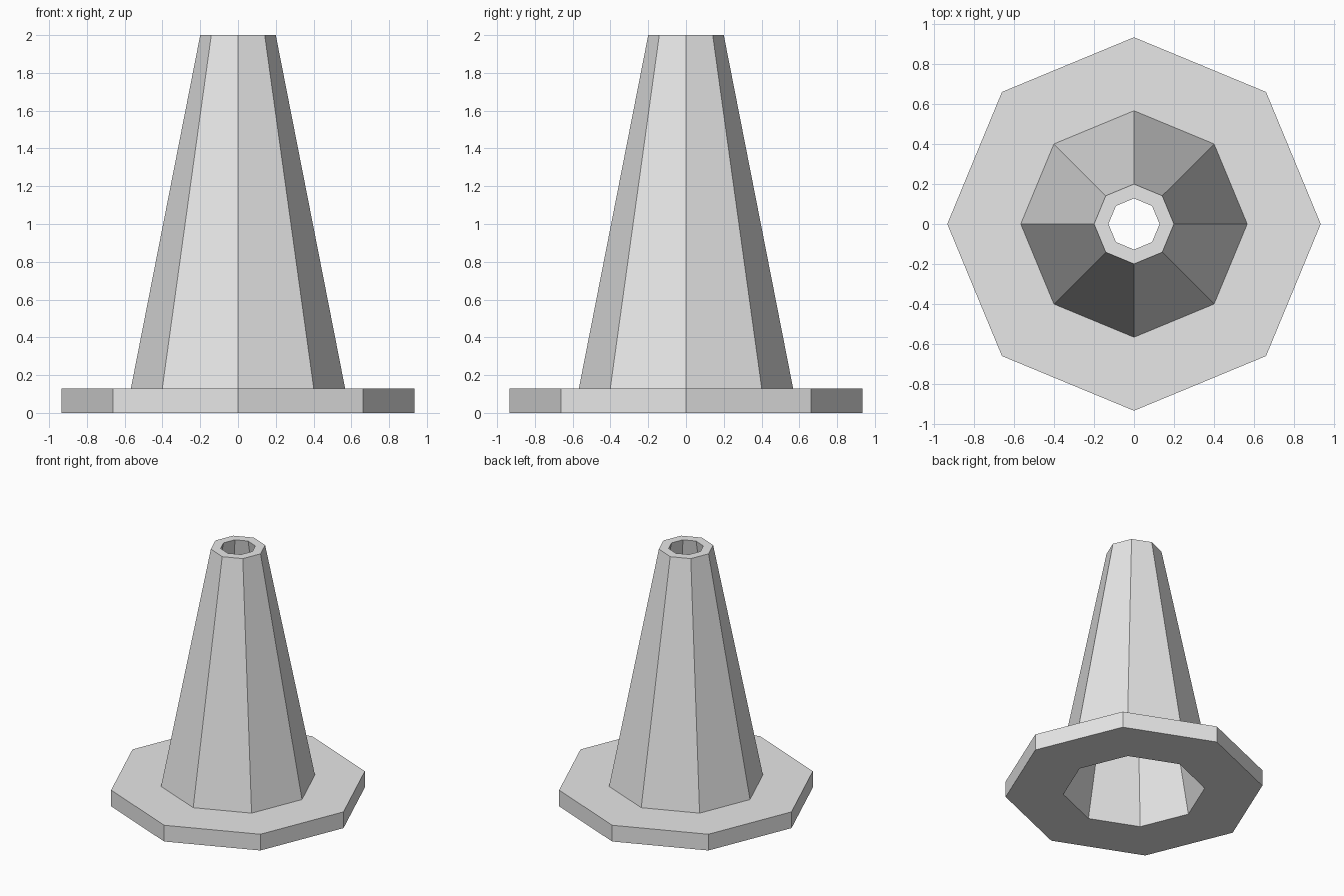
import bpy
import bmesh
from math import cos, sin, tau

cube = bpy.data.objects.get("Cube")
if cube:
    bpy.data.objects.remove(cube, do_unlink=True)

SIDES = 8

# Plain grey material
grey = bpy.data.materials.new("light_grey")
grey.use_nodes = True
colour = (0.8, 0.8, 0.8, 1.0)
grey.diffuse_color = colour
for node in grey.node_tree.nodes:
    if node.type == 'BSDF_PRINCIPLED':
        node.inputs["Base Color"].default_value = colour


def lathe(name, profile, material):
    """Sweep a closed (radius, height) profile around z with flat sides."""
    bm = bmesh.new()
    rings = []
    for radius, z in profile:
        rings.append([bm.verts.new((radius * cos(tau * i / SIDES),
                                    radius * sin(tau * i / SIDES), z))
                      for i in range(SIDES)])
    for lower, upper in zip(rings, rings[1:] + rings[:1]):
        for i in range(SIDES):
            j = (i + 1) % SIDES
            bm.faces.new((lower[i], lower[j], upper[j], upper[i]))
    bmesh.ops.recalc_face_normals(bm, faces=bm.faces)
    mesh = bpy.data.meshes.new(name)
    bm.to_mesh(mesh)
    bm.free()
    mesh.materials.append(material)
    obj = bpy.data.objects.new(name, mesh)
    bpy.context.collection.objects.link(obj)
    return obj


# Hollow cone with its base flange: underside, rim, flange top, wall, lip, bore
lathe("traffic_cone", [
    (0.515, 0.0),
    (0.935, 0.0),
    (0.935, 0.13),
    (0.567, 0.13),
    (0.2, 2.0),
    (0.128, 2.0),
], grey)
